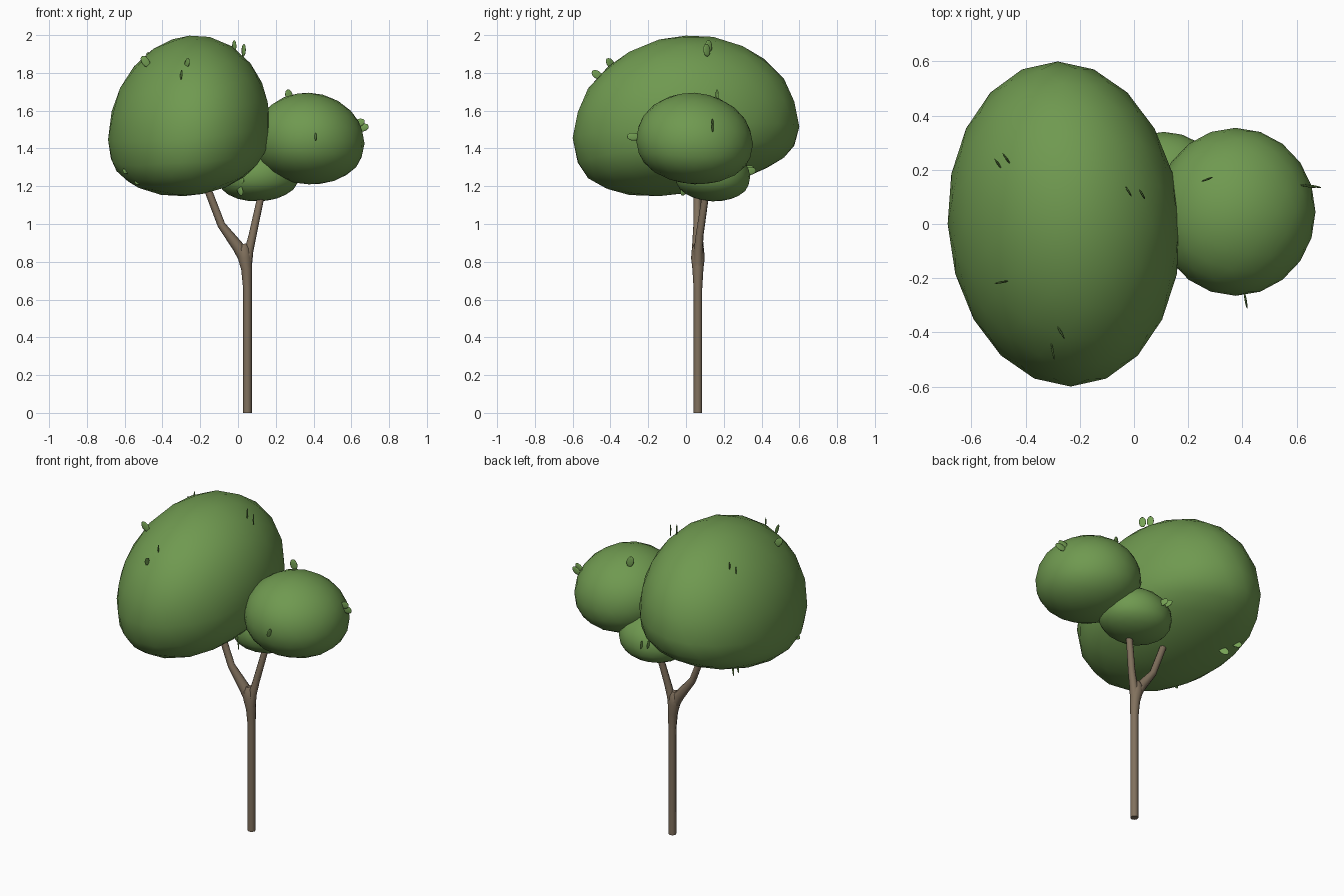
import bpy, bmesh, math
from mathutils import Vector, Matrix

if "Cube" in bpy.data.objects:
    bpy.data.objects.remove(bpy.data.objects["Cube"])


def material(name, color):
    m = bpy.data.materials.new(name)
    m.diffuse_color = color
    m.use_nodes = True
    m.node_tree.nodes["Principled BSDF"].inputs["Base Color"].default_value = m.diffuse_color
    return m


GREEN = material("foliage_green", (0.16, 0.32, 0.08, 1))
LEAF = material("leaf_green", (0.18, 0.36, 0.09, 1))
BARK = material("bark_brown", (0.22, 0.165, 0.11, 1))


def finish(bm, name, mat):
    me = bpy.data.meshes.new(name)
    bm.to_mesh(me)
    bm.free()
    for p in me.polygons:
        p.use_smooth = True
    me.materials.append(mat)
    ob = bpy.data.objects.new(name, me)
    bpy.context.collection.objects.link(ob)
    return ob


# Foliage clump: an icosphere with separate top and bottom heights and a lean
def clump(name, centre, rx, ry, up, down, lean_x=0, lean_y=0, low_lean=0, skew=0, full=1, sub=3):
    bm = bmesh.new()
    bmesh.ops.create_icosphere(bm, subdivisions=sub, radius=1)
    for v in bm.verts:
        x, y, z = v.co
        low = max(0, -z)
        h = up * z if z > 0 else -down * low ** full
        px, py = rx * x, ry * y
        h += lean_x * px + (lean_y + low_lean * low) * py
        v.co = Vector(centre) + Vector((px + skew * py, py, h))
    return finish(bm, name, GREEN)


BIG, MID, SMALL = (-0.258, 0, 1.485), (0.375, 0.045, 1.435), (0.11, 0.14, 1.255)
clump("large_crown", BIG, 0.43, 0.60, 0.512, 0.32, 0.09, 0.05, 0.11, -0.04, 0.78)
clump("middle_crown", MID, 0.295, 0.31, 0.26, 0.225, -0.03, -0.04, 0, 0, 0.9)
clump("small_crown", SMALL, 0.215, 0.20, 0.16, 0.135, 0.03, -0.03, 0, 0, 0.85)


# Trunk and branches: tapered tubes, each point is x, y, z, radius
def tube(name, pts):
    cu = bpy.data.curves.new(name, "CURVE")
    cu.dimensions = "3D"
    cu.bevel_depth = 1
    cu.bevel_resolution = 2
    cu.use_fill_caps = True
    sp = cu.splines.new("POLY")
    sp.points.add(len(pts) - 1)
    for p, (x, y, z, r) in zip(sp.points, pts):
        p.co = (x, y, z, 1)
        p.radius = r
    tmp = bpy.data.objects.new(name, cu)
    bpy.context.collection.objects.link(tmp)
    dg = bpy.context.evaluated_depsgraph_get()
    bm = bmesh.new()
    bm.from_mesh(tmp.evaluated_get(dg).to_mesh())
    bpy.data.objects.remove(tmp)
    ob = finish(bm, name, BARK)
    bpy.context.view_layer.objects.active = ob
    ob.select_set(True)
    bpy.ops.object.shade_smooth_by_angle(angle=math.radians(60))
    ob.select_set(False)


tube("trunk", [(0.05, 0.063, 0, 0.023), (0.05, 0.063, 0.66, 0.023), (0.046, 0.063, 0.76, 0.029),
               (0.036, 0.063, 0.82, 0.036), (0.03, 0.063, 0.87, 0.032), (0.028, 0.063, 0.895, 0.018)])
tube("left_branch", [(0.04, 0.063, 0.80, 0.028), (0.0, 0.063, 0.88, 0.031), (-0.088, 0.06, 0.995, 0.021),
                     (-0.155, 0.06, 1.17, 0.020), (-0.21, 0.04, 1.30, 0.018)])
tube("right_branch", [(0.046, 0.063, 0.78, 0.028), (0.058, 0.065, 0.86, 0.024), (0.077, 0.072, 0.94, 0.021),
                      (0.118, 0.10, 1.13, 0.019), (0.13, 0.11, 1.24, 0.017)])


# Loose leaves: thin ovals standing out of a clump; yaw is the direction of the flat side
LEAVES = [
    (BIG, -0.50, 0.22, 1.85, 35), (BIG, -0.47, 0.24, 1.88, 35),
    (BIG, -0.02, 0.12, 1.94, 30), (BIG, 0.03, 0.11, 1.92, 30),
    (BIG, -0.30, -0.47, 1.79, 10), (BIG, -0.27, -0.40, 1.85, 30),
    (BIG, -0.49, -0.215, 1.86, 100),
    (BIG, -0.58, -0.25, 1.29, 100), (BIG, -0.52, -0.26, 1.235, 100),
    (BIG, -0.54, 0.26, 1.27, 45), (BIG, -0.48, 0.22, 1.22, 45),
    (MID, 0.64, 0.14, 1.535, 80), (MID, 0.66, 0.14, 1.51, 80),
    (MID, 0.27, 0.165, 1.68, 110), (MID, 0.412, -0.28, 1.462, 10),
    (SMALL, 0.01, -0.02, 1.235, 40), (SMALL, 0.01, -0.01, 1.18, 40),
    (SMALL, 0.03, 0.33, 1.29, 20), (SMALL, 0.07, 0.34, 1.28, 20),
]
for i, (centre, x, y, z, yaw) in enumerate(LEAVES):
    pos = Vector((x, y, z))
    flat = Vector((math.cos(math.radians(yaw)), math.sin(math.radians(yaw)), 0))
    out = (pos - Vector(centre)).normalized()
    out = (out - flat * out.dot(flat)).normalized()
    side = out.cross(flat)
    bm = bmesh.new()
    bmesh.ops.create_uvsphere(bm, u_segments=10, v_segments=6, radius=1)
    rot = Matrix((side, flat, out)).transposed().to_4x4()
    bm.transform(Matrix.Translation(pos) @ rot @ Matrix.Diagonal((0.022, 0.004, 0.034, 1)))
    finish(bm, f"leaf_{i + 1}", LEAF)
